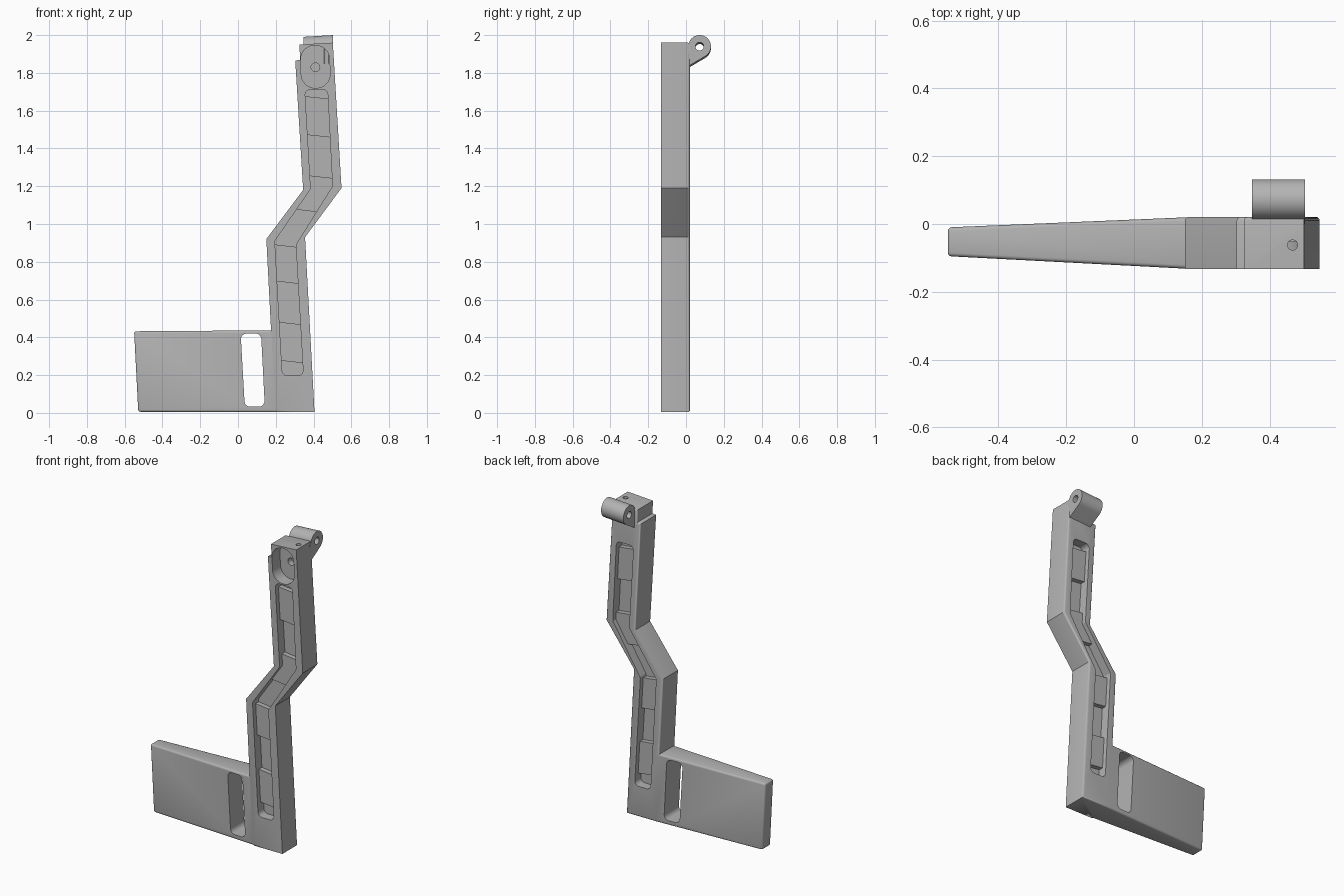
import bpy, bmesh, math
from mathutils import Vector

cube = bpy.data.objects.get("Cube")
if cube:
    bpy.data.objects.remove(cube, do_unlink=True)

grey = bpy.data.materials.new("plain grey")
grey.use_nodes = True
COLOUR = (0.45, 0.45, 0.45, 1)
grey.diffuse_color = COLOUR
grey.node_tree.nodes["Principled BSDF"].inputs["Base Color"].default_value = COLOUR

FRONT, BACK = -0.133, 0.021


def make(name, bm):
    bmesh.ops.recalc_face_normals(bm, faces=bm.faces)
    mesh = bpy.data.meshes.new(name)
    bm.to_mesh(mesh)
    bm.free()
    mesh.materials.append(grey)
    ob = bpy.data.objects.new(name, mesh)
    bpy.context.collection.objects.link(ob)
    return ob


def prism(name, pts, a, b, place=lambda u, v, w: (u, w, v)):
    """Extrude a 2D outline from depth a to depth b."""
    bm = bmesh.new()
    lo, hi = ([bm.verts.new(place(u, v, w)) for u, v in pts] for w in (a, b))
    bm.faces.new(lo)
    bm.faces.new(hi)
    n = len(pts)
    for i in range(n):
        j = (i + 1) % n
        bm.faces.new((lo[i], lo[j], hi[j], hi[i]))
    return make(name, bm)


def rounded(pts, r, steps=6):
    """Round every corner of a 2D outline."""
    out, n = [], len(pts)
    for i in range(n):
        p, c, q = (Vector(pts[k % n]) for k in (i - 1, i, i + 1))
        d, e = (p - c).normalized(), (q - c).normalized()
        half = d.angle(e) / 2
        mid = c + (d + e).normalized() * r / math.sin(half)
        s, t = (c + k * r / math.tan(half) - mid for k in (d, e))
        for k in range(steps + 1):
            f = k / steps
            out.append(mid + (s * (1 - f) + t * f).normalized() * r)
    return out


def arc(u, v, r, start=0, end=360, n=24):
    return [(u + r * math.cos(math.radians(start + (end - start) * k / n)),
             v + r * math.sin(math.radians(start + (end - start) * k / n)))
            for k in range(n if end - start == 360 else n + 1)]


def cut(ob, cutter):
    mod = ob.modifiers.new("cut", 'BOOLEAN')
    mod.operation, mod.solver, mod.object = 'DIFFERENCE', 'EXACT', cutter
    bpy.context.view_layer.objects.active = ob
    bpy.ops.object.modifier_apply(modifier=mod.name)
    bpy.data.objects.remove(cutter, do_unlink=True)


# Cranked arm and tapered blade as one body
arm = [(.175, .437), (.20, .004), (.405, .004), (.355, .93), (.548, 1.19),
       (.502, 1.96), (.325, 1.95), (.329, 1.868), (.303, 1.866),
       (.345, 1.18), (.15, .92)]
bm = bmesh.new()
v = [bm.verts.new((x, FRONT, z)) for x, z in arm]
tip = [bm.verts.new((x, FRONT, z)) for x, z in ((-.528, .006), (-.55, .432))]
faces = [bm.faces.new(v), bm.faces.new((v[0], tip[1], tip[0], v[1]))]
new = bmesh.ops.extrude_face_region(bm, geom=faces, use_keep_orig=True)["geom"]
bmesh.ops.translate(bm, vec=(0, BACK - FRONT, 0),
                    verts=[g for g in new if isinstance(g, bmesh.types.BMVert)])
for vert in bm.verts:
    if vert.co.x < 0:
        vert.co.y = -.01 if vert.co.y > 0 else -.095
bmesh.ops.recalc_face_normals(bm, faces=bm.faces)


# Soften the rear rim and the blade edges
def soft(e):
    rear = all(p.co.y > 0 for p in e.verts)
    blade = any(p.co.x < 0 for p in e.verts)
    return len(e.link_faces) == 2 and e.calc_face_angle() > .5 and (rear or blade)


bmesh.ops.bevel(bm, geom=[e for e in bm.edges if soft(e)], offset=.011,
                segments=3, profile=.5, affect='EDGES')
body = make("arm_and_blade", bm)

# Grip slot through the blade
cut(body, prism("slot_cutter", rounded([(.036, .033), (.142, .033), (.122, .42),
                                        (.014, .42)], .03), -.3, .3))

# Long channels on both faces
left = [(.235, .197), (.195, .91), (.385, 1.185), (.354, 1.712)]
right = [(.346, .197), (.306, .89), (.5, 1.2), (.474, 1.712)]
outline = rounded(right + left[::-1], .028)
DEEP, SHALLOW = .06, .03
cut(body, prism("front_channel_cutter", outline, FRONT - .1, FRONT + DEEP))
cut(body, prism("rear_channel_cutter", outline, BACK - DEEP, BACK + .1))

# Oval recess with a pin hole, and a small hole down from the top
cut(body, prism("recess_cutter", rounded([(.337, 1.72), (.49, 1.72), (.482, 1.945),
                                          (.33, 1.945)], .073, 10), FRONT - .1, FRONT + .08))
cut(body, prism("pin_cutter", arc(.41, 1.83, .023), FRONT + .05, FRONT + .12))
cut(body, prism("top_hole_cutter", arc(.468, -.062, .015, n=16), 1.85, 2.1,
                lambda u, v, w: (u, v, w)))


# Raised blocks along the channels
def edge_x(path, z):
    for (x0, z0), (x1, z1) in zip(path, path[1:]):
        if z <= z1:
            return x0 + (x1 - x0) * (z - z0) / (z1 - z0)


def side(path, z0, z1, grow):
    inner = [p for p in path if z0 < p[1] < z1]
    pts = [(edge_x(path, z0), z0), *inner, (edge_x(path, z1), z1)]
    return [(x + grow, z) for x, z in pts]


blocks = []
for i, (z0, z1) in enumerate(((.27, .475), (.69, .885), (1.07, 1.25), (1.465, 1.67))):
    pts = side(right, z0 - .007, z1 - .007, .006) + side(left, z0 + .007, z1 + .007, -.006)[::-1]
    blocks.append(prism(f"channel_block_{i + 1}", pts, FRONT + SHALLOW, BACK - SHALLOW))

# Hinge lug behind the top, slightly tilted with the arm
tilt = lambda u, v, w: (w, u, v + (w - .5) * .06)
lug = prism("hinge_lug", [(0, 1.828)] + arc(.072, 1.94, .06, -59, 165, 28) + [(0, 1.94)],
            .348, .504, tilt)
cut(lug, prism("hinge_hole_cutter", arc(.072, 1.94, .022), .2, .7, tilt))

for ob in [body, lug] + blocks:
    bpy.ops.object.select_all(action='DESELECT')
    ob.select_set(True)
    bpy.context.view_layer.objects.active = ob
    bpy.ops.object.shade_smooth_by_angle(angle=math.radians(32))
